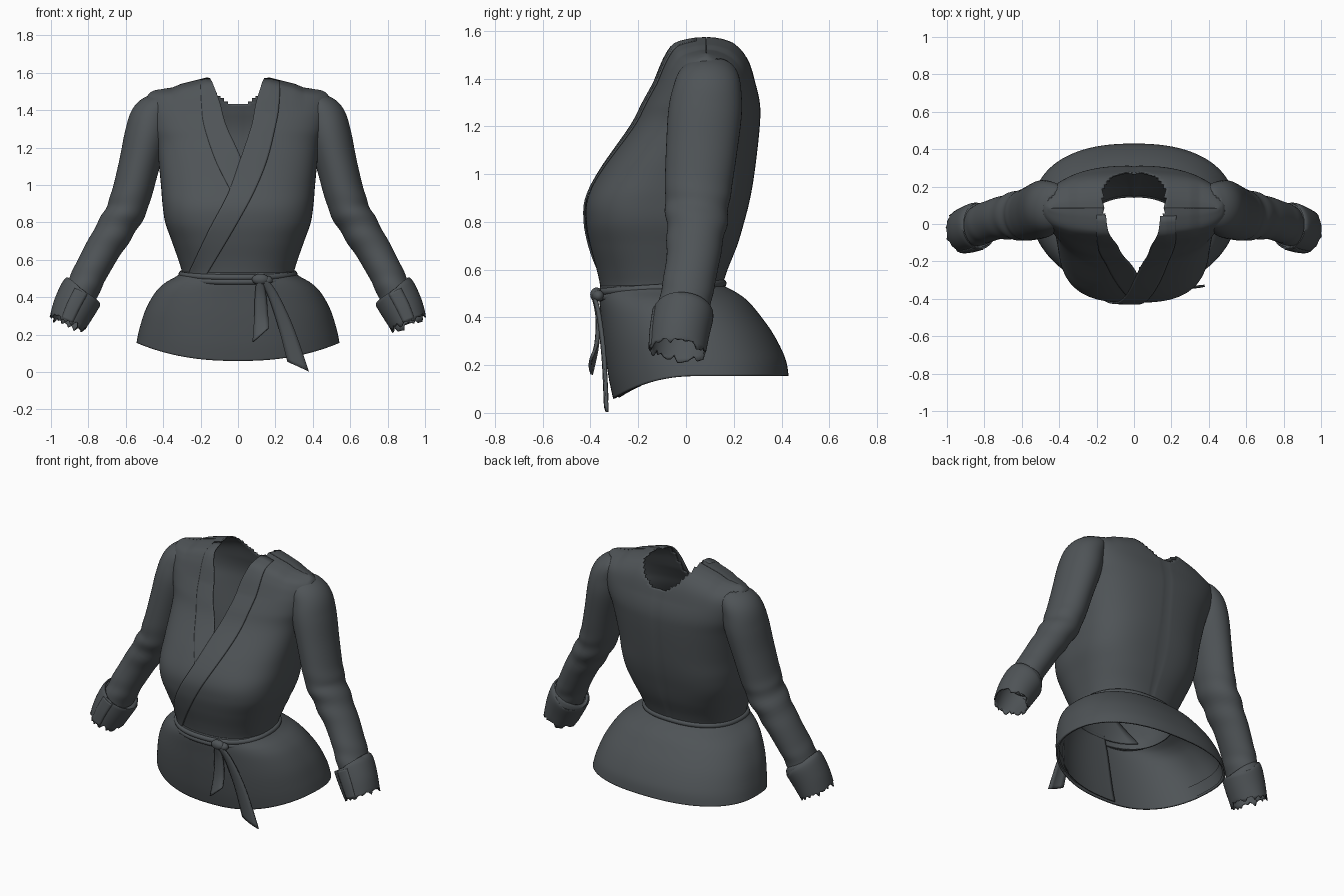
import bpy, bmesh, math, random
from mathutils import Vector

if "Cube" in bpy.data.objects:
    bpy.data.objects.remove(bpy.data.objects["Cube"])

random.seed(4)
cloth = bpy.data.materials.new("slate_cloth")
cloth.diffuse_color = (0.078, 0.088, 0.095, 1)
cloth.use_nodes = True
cloth.node_tree.nodes["Principled BSDF"].inputs["Base Color"].default_value = cloth.diffuse_color


def finish(ob, thick=0.0):
    ob.data.materials.append(cloth)
    bpy.ops.object.select_all(action='DESELECT')
    ob.select_set(True)
    bpy.context.view_layer.objects.active = ob
    bpy.ops.object.shade_smooth_by_angle(angle=math.radians(45))
    if thick:
        m = ob.modifiers.new("thickness", 'SOLIDIFY')
        m.thickness, m.offset = thick, 0


def sheet(name, rows, closed=False, thick=0.0, cut=None, loop=False):
    """Skin a grid of points; optionally drop faces chosen by a rule."""
    bm = bmesh.new()
    g = [[bm.verts.new(p) for p in r] for r in rows]
    n, nr = len(g[0]), len(g)
    for i in range(nr if loop else nr - 1):
        for j in range(n if closed else n - 1):
            a, b, k = g[i], g[(i + 1) % nr], (j + 1) % n
            bm.faces.new((a[j], a[k], b[k], b[j]))
    bmesh.ops.recalc_face_normals(bm, faces=bm.faces)
    if cut:
        bad = [f for f in bm.faces if cut(f.calc_center_median())]
        bmesh.ops.delete(bm, geom=bad, context='FACES')
    me = bpy.data.meshes.new(name)
    bm.to_mesh(me)
    bm.free()
    ob = bpy.data.objects.new(name, me)
    bpy.context.collection.objects.link(ob)
    finish(ob, thick)


def spline(pts, steps):
    """Catmull-Rom through tuples of any length."""
    out = []
    for i in range(len(pts) - 1):
        p = [pts[max(i - 1, 0)], pts[i], pts[i + 1], pts[min(i + 2, len(pts) - 1)]]
        for t in (s / steps for s in range(steps)):
            out.append(tuple(0.5 * (2 * b + (c - a) * t + (2 * a - 5 * b + 4 * c - d) * t * t
                                    + (3 * b - a - 3 * c + d) * t ** 3)
                             for a, b, c, d in zip(*p)))
    return out + [tuple(pts[-1])]


def spow(v, e):
    return math.copysign(abs(v) ** e, v)


def oval(a, yf, yb, n, th):
    """Point on a rounded-box cross-section; th = 90 deg is the back."""
    return (a * spow(math.cos(th), 2 / n),
            (yf + yb) / 2 + (yb - yf) / 2 * spow(math.sin(th), 2 / n))


def clip(v):
    return max(0.0, min(1.0, v))


def lift(x, z):
    """Shoulder slope: up toward the neck, down toward the arm."""
    w = clip((z - 1.38) / 0.12)
    return w * (0.045 * clip((0.35 - abs(x)) / 0.18) - 0.025 * clip((abs(x) - 0.3) / 0.16))


def lerp_table(t, v):
    for (a, p), (b, q) in zip(t, t[1:]):
        if v <= b:
            return p + (q - p) * clip((v - a) / (b - a))
    return t[-1][1]


# Bodice: z, half width, front y, back y, roundness
body = spline([(.47, .295, -.35, .15, 2.3), (.53, .295, -.355, .15, 2.3), (.6, .315, -.37, .17, 2.4),
               (.7, .35, -.397, .21, 2.6), (.8, .385, -.415, .24, 2.8), (.9, .40, -.408, .265, 2.8),
               (1.02, .41, -.347, .285, 2.6), (1.2, .43, -.222, .305, 2.5), (1.3, .46, -.17, .305, 2.5),
               (1.4, .485, -.115, .28, 2.5), (1.46, .49, -.08, .25, 2.5), (1.5, .48, -.04, .20, 2.5),
               (1.52, .46, .03, .14, 2.4), (1.525, .44, .0845, .0855, 2.3)], 8)
# Sleeve path: x, y, z, in-plane radius, depth radius
sleeve = [(.375, .095, 1.435, .05, .09), (.42, .095, 1.415, .08, .12), (.462, .09, 1.36, .108, .138),
          (.49, .08, 1.26, .113, .15), (.53, .065, 1.10, .105, .145), (.575, .05, .93, .102, .135),
          (.622, .045, .82, .098, .125), (.725, .03, .65, .09, .108), (.80, .005, .51, .086, .105),
          (.85, -.012, .40, .086, .105)]
arm = spline(sleeve, 6)[10:]


def section(z):
    i = next((i for i in range(len(body) - 2) if body[i + 1][0] >= z), len(body) - 2)
    p, q = body[i], body[i + 1]
    t = clip((z - p[0]) / (q[0] - p[0]))
    return [u + (v - u) * t for u, v in zip(p, q)]


def in_body(c):
    if not .5 < c.z < 1.5:
        return False
    _, a, yf, yb, n = section(c.z)
    return abs(c.x / a) ** n + abs((c.y - (yf + yb) / 2) * 2 / (yb - yf)) ** n < .88


def in_arm(c):
    return c.z > 1.0 and abs(c.x) > .38 and any(
        ((abs(c.x) - x) ** 2 + (c.z - z) ** 2) / r1 ** 2 + ((c.y - y) / r2) ** 2 < .8
        for x, y, z, r1, r2 in arm)


def neck_or_armhole(c):
    if in_arm(c):
        return True
    if c.y < 0.085:
        half = lerp_table([(1.11, 0), (1.31, .08), (1.42, .112), (1.6, .17)], c.z)
        return abs(c.x - .01 * clip((1.5 - c.z) / .3)) < half
    return abs(c.x) < .165 and c.z > 1.43 + .12 * (c.x / .165) ** 2


N = 200
rows = []
for z, a, yf, yb, n in body:
    ring = []
    for j in range(N):
        x, y = oval(a, yf, yb, n, 2 * math.pi * j / N)
        if j == N // 4:
            y -= 0.005  # centre back seam
        ring.append((x, y, z + lift(x, z)))
    rows.append(ring)
sheet("bodice", rows, closed=True, thick=.008, cut=neck_or_armhole)


def front_point(x, z, off):
    """Point on the bodice front, pushed forward by off."""
    _, a, yf, yb, n = section(z)
    h = max(0.0, 1 - abs(x / a) ** n) ** (1 / n)
    return (x, (yf + yb) / 2 - (yb - yf) / 2 * h - off, z + lift(x, z))


# Crossed collar bands: z, inner x, outer x; plus the hidden under-wrap panel
bands = {"over_collar_band": (.010, [(1.523, .14, .225), (1.42, .095, .22), (1.31, .07, .20), (1.13, .01, .155),
                                     (.95, -.055, .08), (.75, -.16, -.03), (.50, -.275, -.18)]),
         "under_collar_band": (.005, [(1.523, -.15, -.20), (1.42, -.095, -.195), (1.31, -.06, -.18),
                                      (1.13, .02, -.12), (.97, .05, -.04)]),
         "under_wrap_panel": (-.016, [(.97, .05, -.03), (.85, .11, -.08), (.7, .18, -.16), (.5, .25, -.24)])}
for name, (off, pts) in bands.items():
    sheet(name, [[front_point(xi + (xo - xi) * k / 12, z, off) for k in range(13)]
                 for z, xi, xo in spline(pts, 10)], thick=.008)

# Flared peplum, hem dipping at the front
rows = []
for z, a, yf, yb in spline([(.53, .295, -.355, .15), (.505, .33, -.358, .20), (.47, .39, -.357, .25),
                            (.42, .44, -.35, .295), (.33, .49, -.338, .36), (.23, .522, -.32, .41),
                            (.155, .538, -.30, .425)], 6):
    ring = []
    for j in range(N):
        th = 2 * math.pi * j / N
        x, y = oval(a, yf, yb, 2.35, th)
        dip = .095 * min(0, math.sin(th)) ** 2 * clip((.5 - z) / .34)
        ring.append((x, y, z - dip))
    rows.append(ring)
sheet("peplum", rows, closed=True, thick=.01)


def inset(r, s):
    return [(x * s, .06 + (y - .06) * s, z + .004) for x, y, z in r]


# Hem facing and the overlapped under panel inside the peplum front
sheet("hem_facing", [inset(r, .975) for r in rows[-7:]], closed=True)
sheet("peplum_under_panel", [inset(r[N * 73 // 100:N * 88 // 100], .945) for r in rows[4:]], thick=.006)

# Belt: two cords round the waist
for name, dz in (("belt_upper_cord", .012), ("belt_lower_cord", -.012)):
    rows = []
    for j in range(96):
        th = 2 * math.pi * j / 96
        ring = []
        for k in range(10):
            u = 2 * math.pi * k / 10
            o = .014 * math.cos(u)
            x, y = oval(.304 + o, -.363 - o, .156 + o, 2.3, th)
            ring.append((x, y, .512 + .018 * math.sin(th) + dz + .016 * math.sin(u)))
        rows.append(ring)
    sheet(name, rows, closed=True, loop=True)

# Knot and hanging ties
for name, loc, sc in (("belt_knot", (.12, -.375, .495), (.045, .026, .03)),
                      ("belt_knot_wrap", (.155, -.367, .49), (.03, .024, .024))):
    bpy.ops.mesh.primitive_uv_sphere_add(segments=24, ring_count=12, radius=1, location=loc)
    knot = bpy.context.object
    knot.name, knot.scale = name, sc
    finish(knot)
# left x, left z, right x, right z, y
ties = {"short_tie": [(.10, .48, .135, .48, -.38), (.092, .40, .15, .40, -.365),
                      (.088, .28, .16, .30, -.37), (.08, .16, .165, .235, -.395)],
        "long_tie": [(.12, .485, .16, .49, -.38), (.165, .40, .215, .41, -.36),
                     (.22, .23, .295, .24, -.34), (.265, .055, .378, .003, -.33)]}
for name, pts in ties.items():
    sheet(name, [[(xl + (xr - xl) * k / 4, y - .008 * math.sin(math.pi * k / 4), zl + (zr - zl) * k / 4)
                  for k in range(5)] for xl, zl, xr, zr, y in spline(pts, 6)], thick=.012)


def tube(pts, side, steps, seg=48, wrinkle=0.0, ragged=0.0):
    """Rings of elliptical section along a path."""
    path = spline(pts, steps)
    rows = []
    for i, (x, y, z, r1, r2) in enumerate(path):
        t = (Vector(path[min(i + 1, len(path) - 1)][:3]) - Vector(path[max(i - 1, 0)][:3])).normalized()
        u = t.cross(Vector((0, 1, 0))).normalized()
        v = u.cross(t)
        ring = []
        for th in (2 * math.pi * j / seg for j in range(seg)):
            w = math.exp(-((z - .80) / .1) ** 2) + .7 * math.exp(-((z - .47) / .06) ** 2)
            f = 1 + wrinkle * w * math.sin(48 * z + 2.2 * math.cos(th) + math.sin(th))
            p = Vector((x, y, z)) + u * r1 * f * math.cos(th) + v * r2 * f * math.sin(th)
            if ragged and i == len(path) - 1:
                p += t * random.uniform(-ragged, ragged)
            ring.append((p.x * side, p.y, p.z))
        rows.append(ring)
    return rows


# Sleeves with turned-back, frayed cuffs and an overlapping cuff flap
cuff = [(.832, -.01, .425, .088, .106), (.834, -.01, .422, .111, .118), (.842, -.012, .41, .115, .123),
        (.878, -.025, .34, .110, .120), (.912, -.035, .262, .097, .115)]
for side, label in ((1, "left"), (-1, "right")):
    sheet(label + "_sleeve", tube(sleeve, side, 8, wrinkle=.045), closed=True, thick=.008, cut=in_body)
    sheet(label + "_cuff", tube(cuff, side, 5, ragged=.018), closed=True, thick=.008)
    sheet(label + "_cuff_flap", [[(x, y - .004, z) for x, y, z in r[34:40]]
                                 for r in tube(cuff[2:], side, 5)], thick=.008)
